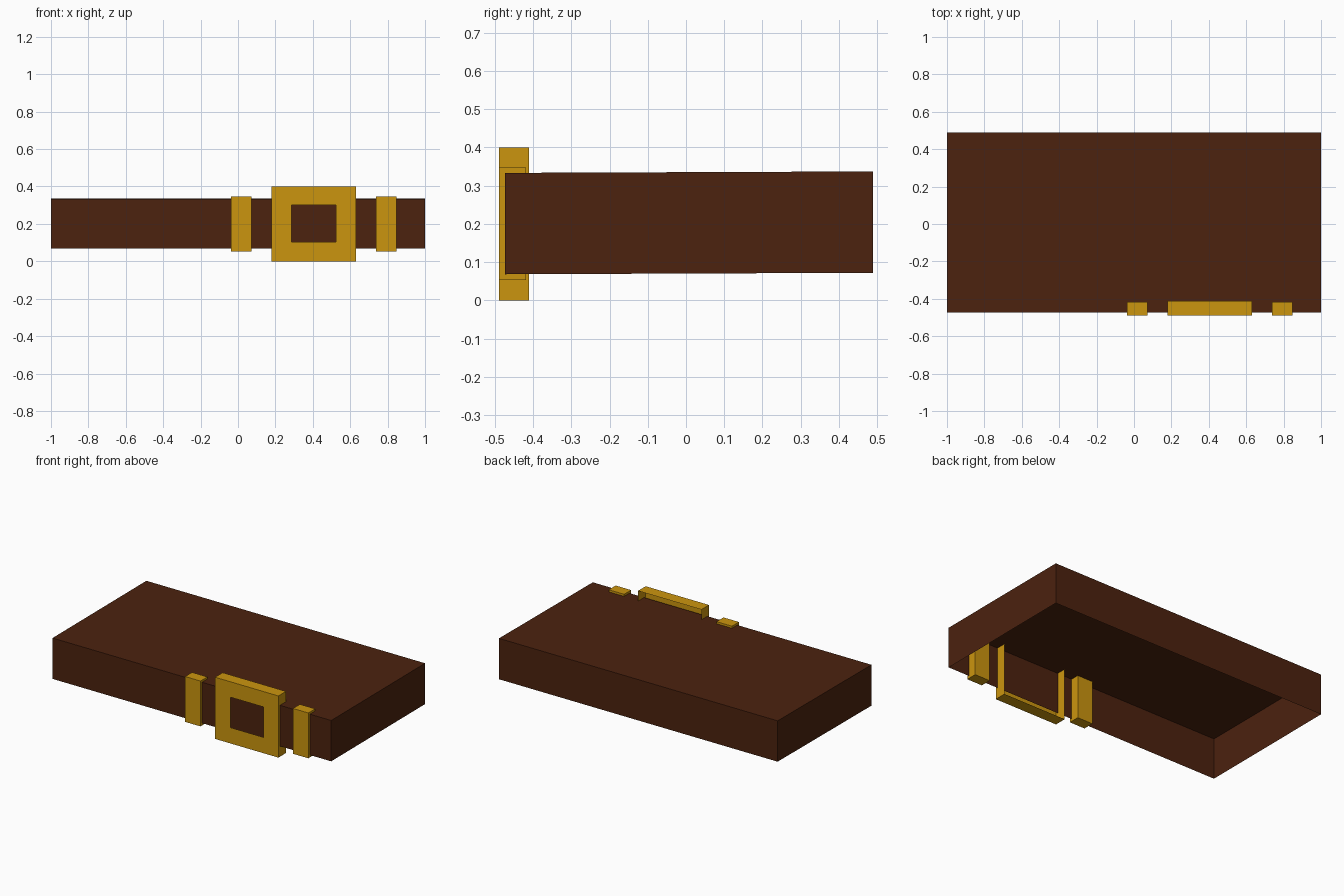
import bpy, bmesh
from mathutils import Vector

if "Cube" in bpy.data.objects:
    bpy.data.objects.remove(bpy.data.objects["Cube"])


def material(name, rgb):
    m = bpy.data.materials.new(name)
    m.diffuse_color = (*rgb, 1)
    m.use_nodes = True
    m.node_tree.nodes["Principled BSDF"].inputs["Base Color"].default_value = m.diffuse_color
    return m


leather = material("dark brown leather", (0.072, 0.016, 0.0045))
gold = material("gold metal", (0.60, 0.30, 0.0045))


def box(name, lo, hi, mat, open_side=None, tilt=0.0):
    """Box between two corners; the face pointing along open_side is left out."""
    bm = bmesh.new()
    bmesh.ops.create_cube(bm, size=1)
    for v in bm.verts:
        v.co = Vector([a + (c + 0.5) * (b - a) for a, b, c in zip(lo, hi, v.co)])
        v.co.z += tilt * v.co.y
    bm.normal_update()
    if open_side:
        away = [f for f in bm.faces if f.normal.dot(Vector(open_side)) > 0.9]
        bmesh.ops.delete(bm, geom=away, context='FACES')
    return finish(name, bm, mat)


def finish(name, bm, mat):
    mesh = bpy.data.meshes.new(name)
    bm.to_mesh(mesh)
    bm.free()
    mesh.materials.append(mat)
    obj = bpy.data.objects.new(name, mesh)
    bpy.context.collection.objects.link(obj)
    return obj


# Belt: thin shell, open underneath, very slightly tilted
box("belt", (-1, -0.473, 0.07), (1, 0.489, 0.335), leather, (0, 0, -1), 0.004)

# Belt loops: closed bars either side of the buckle
centre = 0.405
for side, name in ((-1, "left_loop"), (1, "right_loop")):
    x = centre + side * 0.387
    box(name, (x - 0.055, -0.489, 0.053), (x + 0.055, -0.418, 0.347), gold)

# Buckle: open-backed tray with a rectangular window in its front
buckle = box("buckle", (0.178, -0.489, 0), (0.632, -0.411, 0.4), gold, (0, 1, 0))
bm = bmesh.new()
bm.from_mesh(buckle.data)
bm.normal_update()
front = [f for f in bm.faces if f.normal.y < -0.9]
bmesh.ops.inset_region(bm, faces=front, thickness=0.05)
for v in front[0].verts:
    v.co.x = 0.287 if v.co.x < centre else 0.525
    v.co.z = 0.103 if v.co.z < 0.2 else 0.30
bmesh.ops.delete(bm, geom=front, context='FACES_ONLY')
bm.to_mesh(buckle.data)
bm.free()
